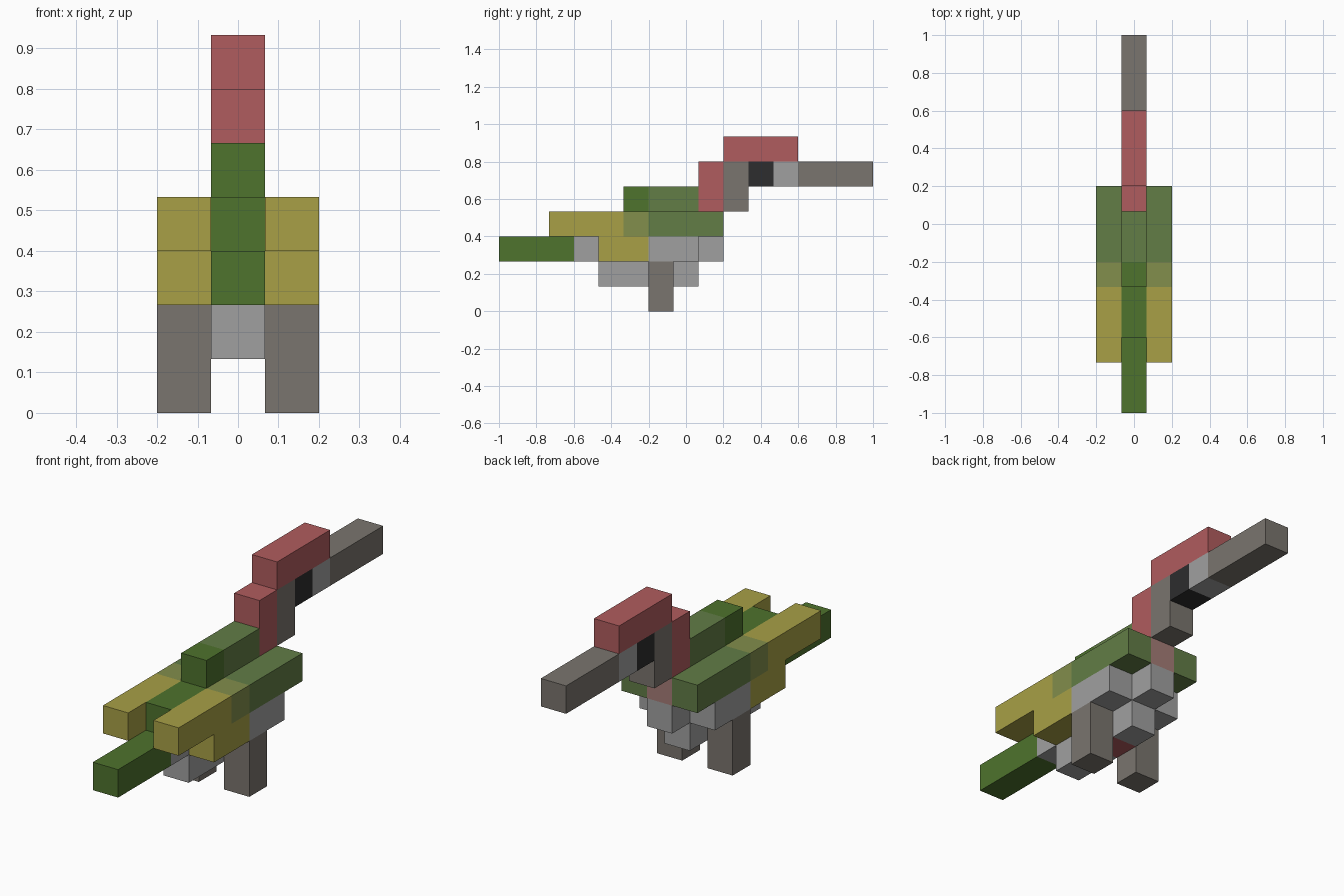
import bpy
import bmesh
from mathutils import Vector

if "Cube" in bpy.data.objects:
    bpy.data.objects.remove(bpy.data.objects["Cube"], do_unlink=True)

U = 2 / 15  # one block; the bird is 15 blocks long, 3 wide and 7 high


def linear(c):
    c /= 255
    return c / 12.92 if c <= 0.04045 else ((c + 0.055) / 1.055) ** 2.4


def material(name, rgb):
    mat = bpy.data.materials.new(name)
    mat.use_nodes = True
    colour = (*[linear(c) for c in rgb], 1)
    mat.diffuse_color = colour
    mat.node_tree.nodes["Principled BSDF"].inputs["Base Color"].default_value = colour
    return mat


RED = material("red", (176, 92, 94))
DARK_GREEN = material("dark green", (78, 115, 45))
MOSS = material("moss green", (98, 125, 70))
OLIVE = material("olive", (130, 142, 76))
YELLOW = material("mustard yellow", (168, 160, 70))
GREY = material("light grey", (160, 160, 160))
TAUPE = material("taupe", (122, 117, 110))
BLACK = material("black", (45, 45, 46))
PINK = material("dusty pink", (165, 125, 119))


def block(name, mat, y, z, x=0):
    """Box one block wide at column x, spanning block ranges y and z."""
    size = Vector((1, y[1] - y[0], z[1] - z[0])) * U
    bm = bmesh.new()
    bmesh.ops.create_cube(bm, size=1)
    bmesh.ops.scale(bm, vec=size, verts=bm.verts)
    mesh = bpy.data.meshes.new(name)
    bm.to_mesh(mesh)
    bm.free()
    mesh.materials.append(mat)
    obj = bpy.data.objects.new(name, mesh)
    obj.location = Vector((x, (y[0] + y[1]) / 2 - 7.5, (z[0] + z[1]) / 2)) * U
    bpy.context.collection.objects.link(obj)


# Tail and body along the centre line
block("tail", DARK_GREEN, (0, 3), (2, 3))
block("body_core", GREY, (3, 9), (2, 3))
block("belly_rear", GREY, (4, 6), (1, 2))
block("belly_patch", RED, (6, 7), (1, 2))
block("belly_front", GREY, (7, 8), (1, 2))
block("lower_back", DARK_GREEN, (3, 8), (3, 4))
block("chest", PINK, (8, 9), (3, 4))
block("rump", DARK_GREEN, (5, 6), (4, 5))
block("shoulders", MOSS, (6, 8), (4, 5))

# Neck, head and beak
block("nape", RED, (8, 9), (4, 6))
block("throat", TAUPE, (9, 10), (4, 6))
block("crown", RED, (9, 12), (6, 7))
block("eye", BLACK, (10, 11), (5, 6))
block("face", GREY, (11, 12), (5, 6))
block("beak", TAUPE, (12, 15), (5, 6))

# Wings, flanks and legs on both sides
for side, x in (("left", 1), ("right", -1)):
    block(f"{side}_wing_tip", YELLOW, (2, 5), (3, 4), x)
    block(f"{side}_wing_middle", OLIVE, (5, 6), (3, 4), x)
    block(f"{side}_wing_front", MOSS, (6, 9), (3, 4), x)
    block(f"{side}_lower_wing", YELLOW, (4, 6), (2, 3), x)
    block(f"{side}_flank", GREY, (6, 8), (2, 3), x)
    block(f"{side}_leg", TAUPE, (6, 7), (0, 2), x)
